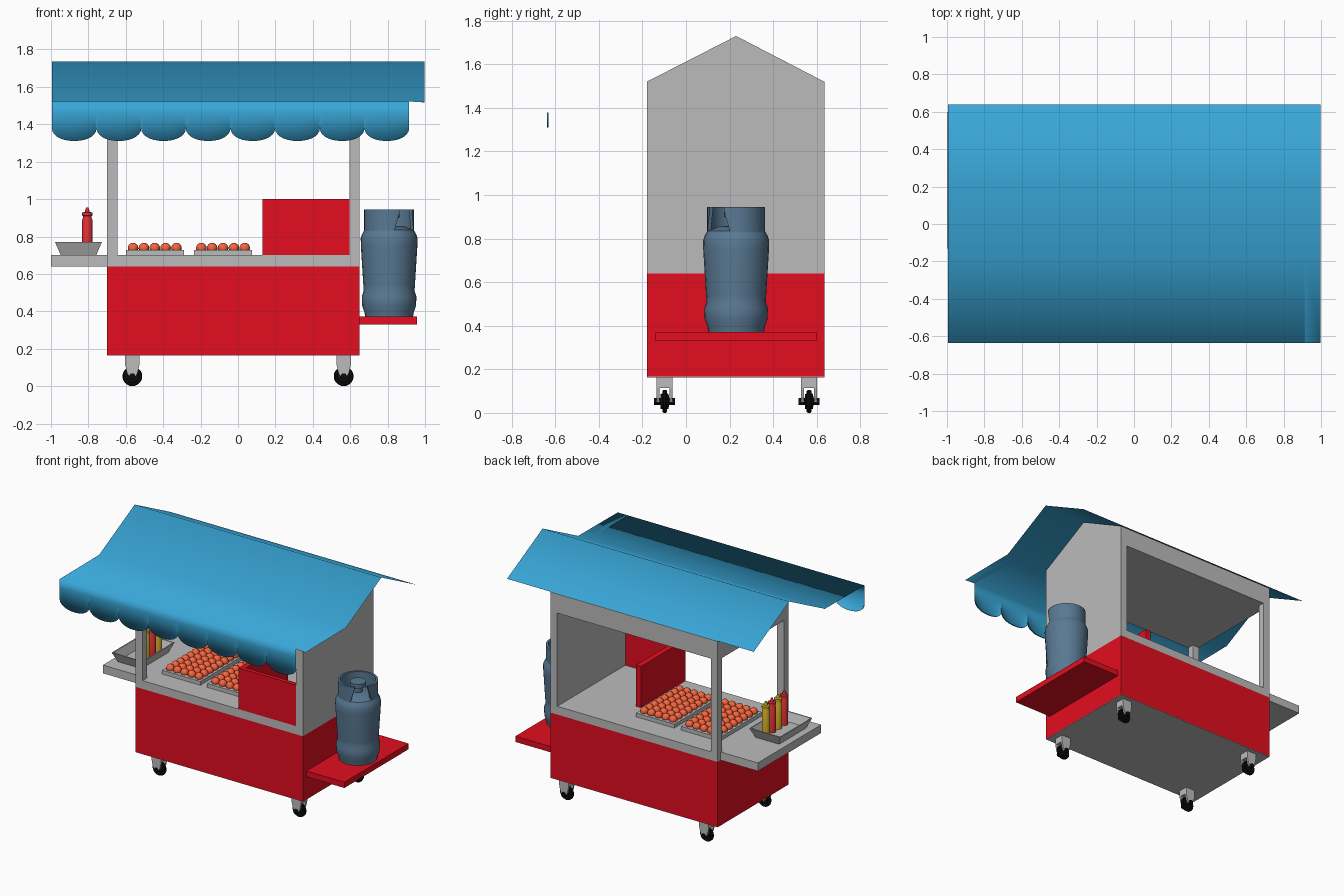
import bpy, bmesh, math
from mathutils import Matrix, Vector

if "Cube" in bpy.data.objects:
    bpy.data.objects.remove(bpy.data.objects["Cube"])


def material(name, rgb):
    m = bpy.data.materials.new(name)
    m.diffuse_color = (*rgb, 1)
    m.use_nodes = True
    m.node_tree.nodes["Principled BSDF"].inputs["Base Color"].default_value = m.diffuse_color
    return m


RED = material("red_paint", (0.77, 0.004, 0.014))
BLUE = material("blue_canvas", (0.041, 0.386, 0.69))
STEEL = material("slate_blue", (0.10, 0.19, 0.29))
BLACK = material("black_rubber", (0.004, 0.004, 0.004))
ORANGE = material("orange_food", (0.93, 0.13, 0.05))
YELLOW = material("mustard_yellow", (0.60, 0.40, 0.02))
KETCHUP = material("sauce_red", (0.75, 0.03, 0.035))
GREY = material("grey_metal", (0.50, 0.50, 0.50))


def finish(name, bm, mat=None, smooth=None, recalc=True):
    if recalc:
        bmesh.ops.recalc_face_normals(bm, faces=bm.faces)
    me = bpy.data.meshes.new(name)
    bm.to_mesh(me)
    bm.free()
    ob = bpy.data.objects.new(name, me)
    bpy.context.collection.objects.link(ob)
    me.materials.append(mat or GREY)
    if smooth:
        bpy.ops.object.select_all(action='DESELECT')
        ob.select_set(True)
        bpy.context.view_layer.objects.active = ob
        bpy.ops.object.shade_smooth_by_angle(angle=math.radians(smooth))
    return ob


def box(name, x, y, z, mat=None):
    bm = bmesh.new()
    v = bmesh.ops.create_cube(bm, size=1)["verts"]
    bmesh.ops.scale(bm, verts=v, vec=(x[1] - x[0], y[1] - y[0], z[1] - z[0]))
    bmesh.ops.translate(bm, verts=v, vec=(sum(x) / 2, sum(y) / 2, sum(z) / 2))
    return finish(name, bm, mat)


def prism(name, pts, depth, mat=None, smooth=None):
    """Extrude a closed outline of 3D points along a vector."""
    bm = bmesh.new()
    f = bm.faces.new([bm.verts.new(p) for p in pts])
    ext = bmesh.ops.extrude_face_region(bm, geom=[f], use_keep_orig=True)
    bmesh.ops.translate(bm, vec=depth, verts=[g for g in ext["geom"] if isinstance(g, bmesh.types.BMVert)])
    return finish(name, bm, mat, smooth)


def lathe(name, profile, loc, mat, segs=24, axis='Z', smooth=35):
    """Revolve (radius, height) points about an axis."""
    bm = bmesh.new()
    vs = [bm.verts.new((r, 0, h)) for r, h in profile]
    es = [bm.edges.new(p) for p in zip(vs, vs[1:])]
    bmesh.ops.spin(bm, geom=vs + es, axis=(0, 0, 1), cent=(0, 0, 0), steps=segs, angle=math.tau)
    bmesh.ops.remove_doubles(bm, verts=bm.verts, dist=1e-5)
    if axis == 'Y':
        bmesh.ops.rotate(bm, verts=bm.verts, cent=(0, 0, 0), matrix=Matrix.Rotation(math.pi / 2, 3, 'X'))
    bmesh.ops.translate(bm, verts=bm.verts, vec=loc)
    return finish(name, bm, mat, smooth)


# Cart body, grey base, worktop and side shelves
L, R, F, B = -0.70, 0.65, -0.18, 0.635
RIDGE = 0.23
box("cart_body", (L, R), (F, B), (0.166, 0.64), RED)
box("cart_base", (L, R), (F, B), (0.163, 0.166))
box("worktop", (L, R), (F, B), (0.64, 0.70))
box("sauce_shelf", (-1.0, L), (-0.13, 0.60), (0.64, 0.70))
box("gas_shelf", (R, 0.957), (-0.14, 0.60), (0.33, 0.372), RED)

# Right wall, posts and gabled roof block
prism("right_wall", [(R - 0.055, y, z) for y, z in
      [(F, 0.70), (B, 0.70), (B, 1.52), (RIDGE, 1.73), (F, 1.52)]], (0.055, 0, 0))
prism("roof_block", [(L, y, z) for y, z in
      [(F, 1.38), (B, 1.38), (B, 1.52), (RIDGE, 1.73), (F, 1.52)]], (R - L - 0.055, 0, 0))
box("front_left_post", (L, L + 0.055), (F, F + 0.05), (0.70, 1.38))
box("back_left_post", (L, L + 0.055), (B - 0.05, B), (0.70, 1.38))

# Canvas awning: one folded sheet, eight scallops with a narrow turned-in hem
COUNT, SUB, X0, X1 = 8, 14, -0.995, 0.915
PITCH = (X1 - X0) / COUNT
ROOF = [(0.64, 1.525), (RIDGE, 1.735), (F, 1.525), (-0.637, 1.522)]
bm = bmesh.new()
cols = []
for i in range(COUNT * SUB + 1):
    n, k = divmod(i, SUB)
    t = -math.cos(math.pi * k / SUB)
    drop = 1.378 - 0.067 * math.sqrt(max(0, 1 - abs(t) ** 2.2))
    x = X0 + PITCH * (n + (t + 1) / 2)
    cols.append([bm.verts.new((x, y, z)) for y, z in
                 ROOF + [(-0.637, 1.46), (-0.637, drop), (-0.630, drop)]])
cols.append([bm.verts.new((0.997, y, z)) for y, z in ROOF])
for a, b in zip(cols, cols[1:]):
    for k in range(len(b) - 1):
        bm.faces.new((a[k], a[k + 1], b[k + 1], b[k]))
tip = bm.verts.new((0.997, -0.637, 1.517))
bm.faces.new((cols[-2][3], tip, cols[-1][3]))
for f in bm.faces:
    f.smooth = True
# Seams between neighbouring scallops
for c in cols[SUB:-2:SUB]:
    bm.edges.get((c[4], c[5])).smooth = False
finish("awning", bm, BLUE, recalc=False)

# Red splash guard around the cooking corner
box("guard_front", (0.13, R - 0.055), (F, F + 0.03), (0.70, 1.0), RED)
box("guard_side", (0.13, 0.17), (F + 0.03, 0.335), (0.70, 1.0), RED)

# Food trays filled with round pieces
for n, tx in enumerate((-0.445, -0.08)):
    box(f"food_tray_{n + 1}", (tx - 0.155, tx + 0.155), (-0.02, 0.47), (0.70, 0.728))
    bm = bmesh.new()
    for i in range(5):
        for j in range(8):
            p = Vector((tx + (i - 2) * 0.058, 0.225 + (j - 3.5) * 0.058, 0.738))
            bmesh.ops.create_uvsphere(bm, u_segments=12, v_segments=8, radius=0.0285,
                                      matrix=Matrix.Translation(p))
    finish(f"food_balls_{n + 1}", bm, ORANGE, 60)

# Flared open tray holding the sauce bottles
bm = bmesh.new()
rings = []
for dx, dy, z in ((0.095, 0.155, 0.70), (0.125, 0.185, 0.77), (0.117, 0.177, 0.77), (0.09, 0.15, 0.71)):
    rings.append([bm.verts.new((-0.853 + sx * dx, 0.125 + sy * dy, z))
                  for sx, sy in ((-1, -1), (1, -1), (1, 1), (-1, 1))])
for a, b in zip(rings, rings[1:]):
    for k in range(4):
        bm.faces.new((a[k], a[(k + 1) % 4], b[(k + 1) % 4], b[k]))
bm.faces.new(rings[0])
bm.faces.new(rings[-1])
finish("sauce_tray", bm)

bottle = [(0, 0.71), (0.027, 0.71), (0.027, 0.89), (0.022, 0.90), (0.022, 0.91), (0.028, 0.912),
          (0.028, 0.928), (0.013, 0.932), (0.007, 0.955), (0, 0.955)]
for n in range(4):
    lathe(f"sauce_bottle_{n + 1}", bottle, (-0.806, 0.02 + n * 0.07, 0),
          YELLOW if n % 2 else KETCHUP, 12)

# Gas cylinder, with a collar open at the front right corner
GX, GY = 0.808, 0.23
lathe("gas_cylinder", [(0, 0.372), (0.128, 0.372), (0.132, 0.395), (0.144, 0.43), (0.146, 0.48),
                       (0.136, 0.51), (0.138, 0.54), (0.151, 0.75), (0.152, 0.79), (0.146, 0.81),
                       (0.132, 0.835), (0.08, 0.855), (0, 0.86)], (GX, GY, 0), STEEL)
bm = bmesh.new()
STEPS = 24
rings = []
for i in range(STEPS + 1):
    a = math.radians(-25 + 320 * i / STEPS)
    low = 0.93 if i in (0, STEPS) else 0.83
    rings.append([bm.verts.new((GX + r * math.cos(a), GY + r * math.sin(a), z))
                  for r, z in ((0.134, low), (0.134, 0.944), (0.118, 0.944), (0.118, low))])
for a, b in zip(rings, rings[1:]):
    for k in range(4):
        bm.faces.new((a[k], a[(k + 1) % 4], b[(k + 1) % 4], b[k]))
bm.faces.new(rings[0])
bm.faces.new(rings[-1])
finish("gas_collar", bm, STEEL, 35)
lathe("gas_valve", [(0, 0.85), (0.03, 0.85), (0.03, 0.895), (0.055, 0.90), (0.055, 0.93), (0, 0.93)],
      (GX, GY, 0), STEEL, 16)

# Four castors: forked bracket, tyre and hub
for nx, cx in (("left", -0.565), ("right", 0.565)):
    for ny, cy in (("front", -0.098), ("back", 0.565)):
        tag = f"{ny}_{nx}"
        box(f"castor_plate_{tag}", (cx - 0.038, cx + 0.038), (cy - 0.037, cy + 0.037), (0.115, 0.163))
        for k, s in enumerate((-1, 1)):
            prism(f"castor_fork_{tag}_{k + 1}", [(cx + dx, cy + s * 0.037, z) for dx, z in
                  [(-0.038, 0.115), (0.038, 0.115), (0.028, 0.07), (0.015, 0.05),
                   (-0.015, 0.05), (-0.028, 0.07)]], (0, -s * 0.014, 0))
        lathe(f"castor_wheel_{tag}", [(0, -0.048), (0.016, -0.048), (0.016, -0.02), (0.034, -0.018),
              (0.036, -0.011), (0.048, -0.011), (0.053, -0.005), (0.053, 0.005), (0.048, 0.011),
              (0.036, 0.011), (0.034, 0.018), (0.016, 0.02), (0.016, 0.048), (0, 0.048)],
              (cx, cy, 0.053), BLACK, 20, 'Y')
